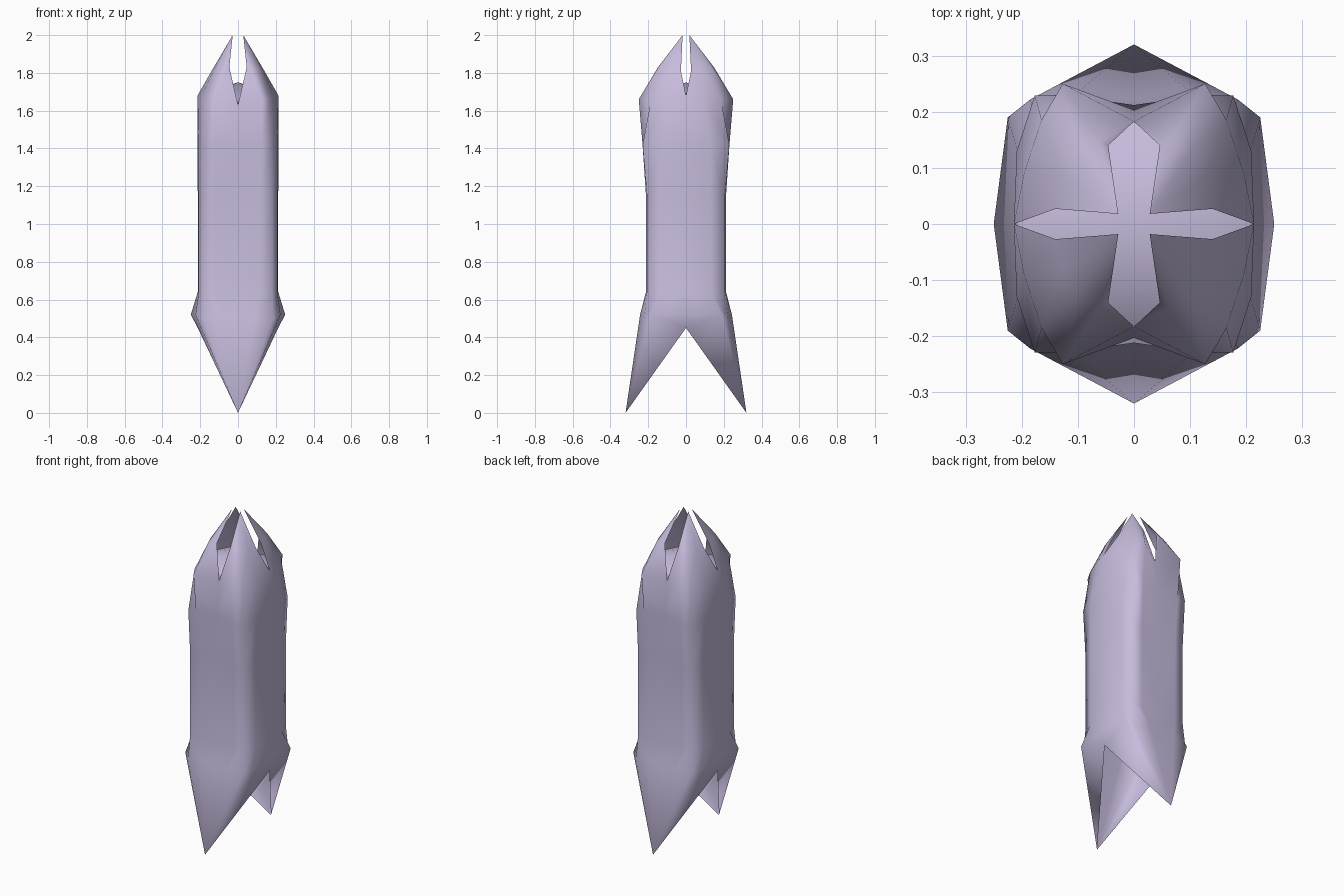
import bpy, bmesh, math

cube = bpy.data.objects.get("Cube")
if cube:
    bpy.data.objects.remove(cube)

lilac = bpy.data.materials.new("pale_lilac")
lilac.use_nodes = True
colour = (0.57, 0.50, 0.72, 1)
lilac.diffuse_color = colour
lilac.node_tree.nodes["Principled BSDF"].inputs["Base Color"].default_value = colour


def quarter_part(name, build, angle):
    """Build one quarter (+x, +y) and mirror it to all four."""
    bm = bmesh.new()
    build(bm)
    for f in bm.faces:
        f.normal_update()
        c = f.calc_center_median()
        # shell faces point outward, cap faces point up
        if f.normal.x * c.x + f.normal.y * c.y + f.normal.z * 0.2 < 0:
            f.normal_flip()
    mesh = bpy.data.meshes.new(name)
    bm.to_mesh(mesh)
    bm.free()
    mesh.materials.append(lilac)
    ob = bpy.data.objects.new(name, mesh)
    bpy.context.collection.objects.link(ob)
    bpy.ops.object.select_all(action='DESELECT')
    ob.select_set(True)
    bpy.context.view_layer.objects.active = ob
    bpy.ops.object.shade_smooth_by_angle(angle=math.radians(angle))
    mirror = ob.modifiers.new("four_quarters", 'MIRROR')
    mirror.use_axis = (True, True, False)
    mirror.merge_threshold = 0.0005
    return ob


# Quarter sections from the front centre line round to the side centre line
hip = [(0, .222), (.09, .243), (.185, .222), (.225, .19), (.25, 0)]
waist = [(0, .212), (.12, .212), (.181, .206), (.208, .13), (.213, 0)]
chest = [(0, .203), (.125, .23), (.177, .229), (.209, .13), (.214, 0)]
shoulder = [(0, .183), (.127, .25), (.165, .185), (.196, .09), (.214, 0)]
claw = [(.046, .14), (.06, .148), (.102, .134), (.127, .085), (.14, .027)]
sections = [
    (hip, [.52, .52, .5, .52, .52]),
    (waist, [.64] * 5),
    (waist, [1.15] * 5),
    (chest, [1.42] * 5),
    (shoulder, [1.63, 1.66, 1.66, 1.67, 1.68]),
    (claw, [1.83, 1.83, 1.83, 1.82, 1.81]),
]


def shell(bm):
    rows = [[bm.verts.new((x, y, z)) for (x, y), z in zip(pts, zs)]
            for pts, zs in sections]
    for low, high in zip(rows, rows[1:]):
        for i in range(4):
            bm.faces.new((low[i], low[i + 1], high[i + 1], high[i]))
    # claw tip above, fang and side arch below
    tip = bm.verts.new((.028, .018, 2))
    fang = bm.verts.new((0, .32, 0))
    arch = bm.verts.new((.213, 0, .45))
    base = rows[0]
    for i in range(4):
        bm.faces.new((rows[-1][i], rows[-1][i + 1], tip))
    for i in range(3):
        bm.faces.new((fang, base[i + 1], base[i]))
    bm.faces.new((fang, arch, base[3]))
    bm.faces.new((arch, base[4], base[3]))


def cap(bm):
    # low dome closing the shell between the claws
    pts = [(0, 0, 1.75), (.213, 0, 1.68), (.11, .12, 1.7), (0, .182, 1.63)]
    top, side, corner, front = [bm.verts.new(p) for p in pts]
    bm.faces.new((top, side, corner))
    bm.faces.new((top, corner, front))


quarter_part("clawed_shell", shell, 75)
quarter_part("inner_cap", cap, 60)
